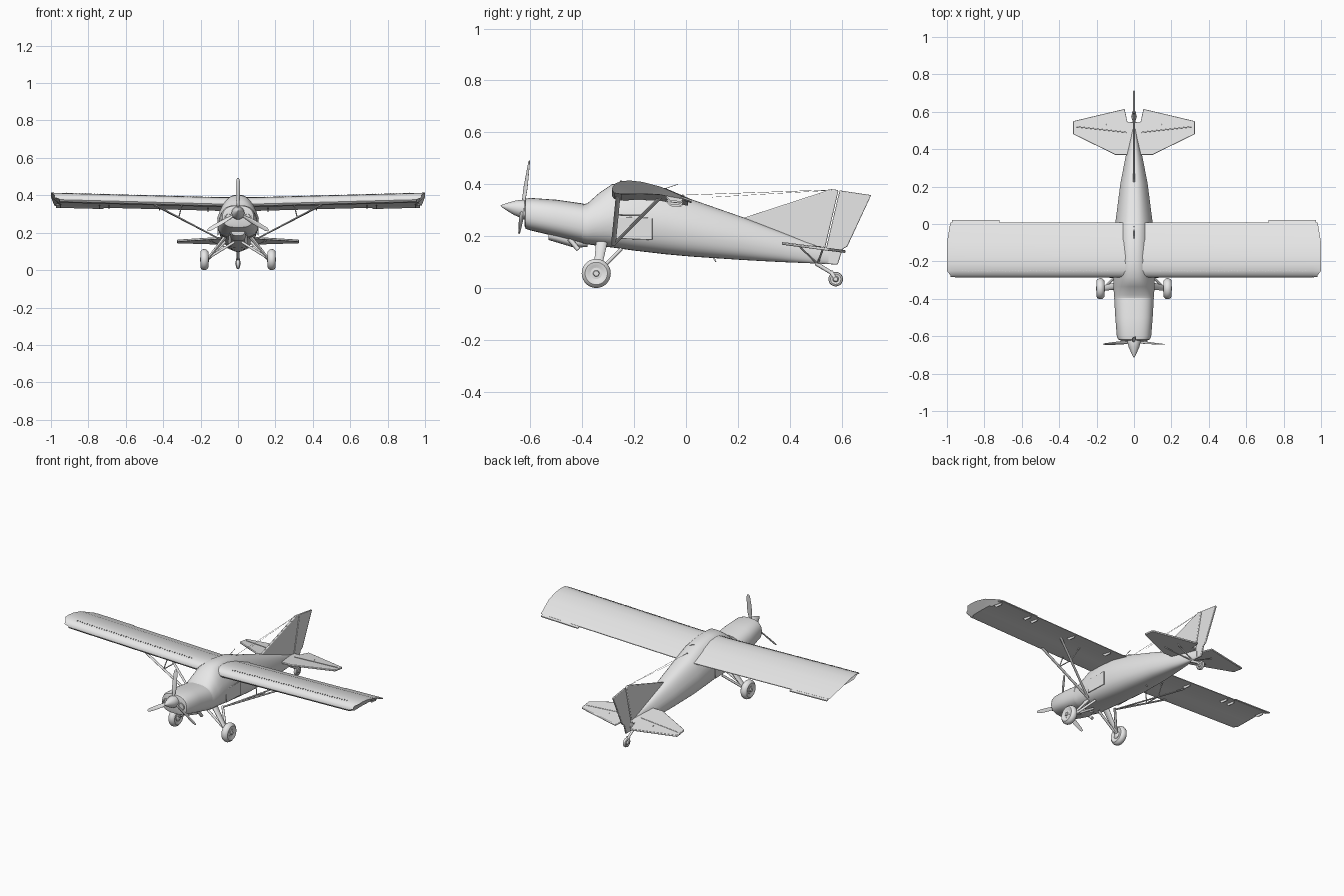
import bpy, bmesh, math
from mathutils import Vector, Matrix

cube = bpy.data.objects.get("Cube")
if cube:
    bpy.data.objects.remove(cube, do_unlink=True)

paint = bpy.data.materials.new("light grey")
paint.use_nodes = True
paint.diffuse_color = (0.8, 0.8, 0.8, 1)
paint.node_tree.nodes["Principled BSDF"].inputs["Base Color"].default_value = (0.8, 0.8, 0.8, 1)


def make(name, bm, angle=35, matrix=None):
    """Turn a bmesh into a shaded, coloured object."""
    if matrix:
        bm.transform(matrix)
    bmesh.ops.remove_doubles(bm, verts=bm.verts, dist=1e-6)
    bmesh.ops.recalc_face_normals(bm, faces=bm.faces)
    me = bpy.data.meshes.new(name)
    bm.to_mesh(me)
    bm.free()
    me.materials.append(paint)
    ob = bpy.data.objects.new(name, me)
    bpy.context.collection.objects.link(ob)
    bpy.ops.object.select_all(action='DESELECT')
    ob.select_set(True)
    bpy.context.view_layer.objects.active = ob
    bpy.ops.object.shade_smooth_by_angle(angle=math.radians(angle))
    return ob


def loft(name, rings, angle=35, matrix=None):
    """Skin a list of closed rings and cap both ends."""
    bm = bmesh.new()
    loops = [[bm.verts.new(p) for p in ring] for ring in rings]
    n = len(loops[0])
    for a, b in zip(loops, loops[1:]):
        for i in range(n):
            j = (i + 1) % n
            bm.faces.new((a[i], a[j], b[j], b[i]))
    bm.faces.new(loops[0])
    bm.faces.new(loops[-1])
    return make(name, bm, angle, matrix)


def lathe(name, profile, matrix, steps=32):
    """Spin (radius, offset) pairs about local z."""
    rings = [[(r * math.cos(i * math.tau / steps), r * math.sin(i * math.tau / steps), h)
              for i in range(steps)] for r, h in profile]
    return loft(name, rings, 35, matrix)


def rod(name, a, b, r0, r1=None, flat=1.0, steps=10):
    """Tapered bar between two points; flat thins it sideways."""
    a, b = Vector(a), Vector(b)
    d = (b - a).normalized()
    u = Vector((0, 1, 0))
    u = (u - d * u.dot(d))
    u = u.normalized() if u.length > 0.1 else Vector((0, 0, 1))
    v = d.cross(u)
    ring = lambda p, r: [p + u * r * math.cos(i * math.tau / steps)
                         + v * r * flat * math.sin(i * math.tau / steps) for i in range(steps)]
    return loft(name, [ring(a, r0), ring(b, r1 or r0)], 50)


def plate(name, outline, offset, bevel=0.0):
    """Slab made from an outline moved half the offset both ways."""
    off = Vector(offset) / 2
    ob = loft(name, [[Vector(p) - off for p in outline], [Vector(p) + off for p in outline]], 30)
    if bevel:
        m = ob.modifiers.new("soft edge", 'BEVEL')
        m.width, m.segments = bevel, 2
    return ob


def hull_ring(y, w, zb, zt, taper, power=2.8, n=40):
    """Rounded-box section, drawn in towards the top by taper."""
    ring = []
    for i in range(n):
        t = i * math.tau / n
        c, s = math.cos(t), math.sin(t)
        c = math.copysign(abs(c) ** (2 / power), c)
        s = math.copysign(abs(s) ** (2 / power), s)
        ring.append((w * c * (1 - taper * max(0, s)), y, (zb + zt) / 2 + (zt - zb) / 2 * s))
    return ring


# Fuselage and engine cowl: y, half width, bottom, top, taper
loft("fuselage", [hull_ring(*s) for s in (
    (-.40, .105, .172, .322, .1), (-.38, .107, .168, .326, .15), (-.335, .11, .162, .366, .3),
    (-.285, .111, .156, .4, .36), (-.2, .109, .144, .403, .36), (-.08, .104, .13, .385, .34),
    (.02, .098, .121, .342, .3), (.215, .073, .108, .274, .3), (.36, .045, .1, .218, .3),
    (.46, .024, .096, .178, .3), (.55, .006, .092, .15, .2))])
loft("engine_cowl", [hull_ring(*s) for s in (
    (-.622, .07, .238, .334, .1), (-.618, .084, .228, .344, .1), (-.6, .092, .222, .347, .1),
    (-.5, .1, .198, .34, .1), (-.395, .106, .172, .325, .1))])
loft("chin_scoop", [hull_ring(*s, 0) for s in (
    (-.53, .035, .185, .225), (-.5, .042, .176, .23), (-.43, .04, .155, .21), (-.38, .028, .158, .2))])
for s, side in ((1, "left"), (-1, "right")):
    lathe(f"{side}_cowl_inlet", [(.022, 0), (.022, .008), (.016, .008), (.015, .003)],
          Matrix.Translation((s * .05, -.621, .285)) @ Matrix.Rotation(math.pi / 2, 4, 'X'), 20)
    rod(f"{side}_exhaust_pipe", (s * .04, -.45, .19), (s * .045, -.415, .148), .009)
    plate(f"{side}_door", [(s * .108, y, z) for y, z in
          ((-.27, .19), (-.13, .185), (-.13, .27), (-.27, .275))], (.005, 0, 0), .002)

# Propeller and spinner, tilted slightly upwards
tilt = Matrix.Translation((0, -.63, .305)) @ Matrix.Rotation(math.radians(-8), 4, 'X')
forward = Matrix.Rotation(math.pi / 2, 4, 'X')
lathe("spinner", [(.03, -.012), (.034, -.008), (.034, .008), (.028, .03), (.016, .057),
                  (.006, .078), (.0008, .086)], tilt @ forward)
for k in range(3):
    rings = []
    for r, chord, thick, twist in ((.015, .006, .006, 60), (.04, .008, .005, 50), (.08, .013, .0035, 35),
                                   (.13, .0125, .0025, 25), (.175, .01, .002, 18), (.189, .005, .001, 16)):
        ca, sa = math.cos(math.radians(twist)), math.sin(math.radians(twist))
        pts = [(chord * math.cos(i * math.tau / 14), thick * math.sin(i * math.tau / 14)) for i in range(14)]
        rings.append([(x * ca - y * sa, x * sa + y * ca, r) for x, y in pts])
    loft(f"propeller_blade_{k + 1}", rings, 40, tilt @ Matrix.Rotation(k * math.tau / 3, 4, 'Y'))

# Wing: one airfoil lofted from tip to tip with gentle dihedral
FOIL = ((.008, .345), (-.1, .391), (-.17, .409), (-.215, .414), (-.25, .412), (-.274, .402), (-.284, .388),
        (-.285, .378), (-.278, .368), (-.25, .362), (-.17, .363), (-.1, .36), (.008, .341))


def drop(x):
    return -.027 * (1 - abs(x))


def tip_ring(s):
    """Raked wing tip, top edge further out than the bottom."""
    mid = len(FOIL) // 2
    return [(s * ((.965 if i > mid else 1) - (.018 if y > 0 or y < -.27 else 0)), y, z)
            for i, (y, z) in enumerate(FOIL)]


wing_ring = lambda x: [(x, y, z + drop(x)) for y, z in FOIL]
loft("wing", [tip_ring(-1)] + [wing_ring(x) for x in (-.955, -.1, .1, .955)] + [tip_ring(1)])

for s, side in ((1, "left"), (-1, "right")):
    plate(f"{side}_aileron_edge", [(s * x, y, z + drop(x)) for x, y, z in
          ((.72, -.02, .351), (.972, -.02, .351), (.972, .021, .337), (.72, .021, .337))], (0, 0, .006))
    # Row of small fins along the leading edge
    bm = bmesh.new()
    for i in range(48):
        x = .14 + i * .0165
        bmesh.ops.create_cube(bm, size=1, matrix=Matrix.Translation((s * x, -.25, .413 + drop(x)))
                              @ Matrix.Rotation(.3 * (-1) ** i, 4, 'Z') @ Matrix.Diagonal((.001, .008, .006, 1)))
    make(f"{side}_vortex_fins", bm)
    for x in (.16, .42, .69, .74, .95):
        plate(f"{side}_flap_hinge", [(s * x, y, z + drop(x)) for y, z in
              ((-.08, .358), (-.01, .345), (-.02, .334), (-.06, .338))], (.005, 0, 0))

    # Wing struts with jury braces
    foot = Vector((s * .1, -.28, .167))
    front, rear = Vector((s * .45, -.262, .352)), Vector((s * .45, -.1, .348))
    rod(f"{side}_front_wing_strut", foot, front, .009, flat=.5)
    rod(f"{side}_rear_wing_strut", foot, rear, .008, flat=.5)
    a, b = foot.lerp(front, .62), foot.lerp(rear, .62)
    rod(f"{side}_jury_link", a, b, .003)
    rod(f"{side}_front_jury_strut", a, (s * .3, -.255, .348), .003)
    rod(f"{side}_rear_jury_strut", b, (s * .3, -.11, .345), .003)

    # Main landing gear
    hub = (s * .18, -.346, .056)
    rod(f"{side}_gear_leg", (s * .07, -.325, .175), (s * .16, -.343, .062), .022, .014, .5)
    rod(f"{side}_gear_brace", (s * .07, -.25, .15), (s * .155, -.338, .062), .007)
    rod(f"{side}_gear_shock", (s * .02, -.33, .15), (s * .15, -.346, .07), .007)
    axle = Matrix.Translation(hub) @ Matrix.Rotation(s * math.pi / 2, 4, 'Y')
    lathe(f"{side}_tyre", [(.024, -.016), (.03, -.019), (.043, -.021), (.052, -.014), (.056, -.005), (.056, .005),
                           (.052, .014), (.043, .021), (.03, .019), (.024, .016)], axle, 40)
    lathe(f"{side}_wheel_hub", [(.01, -.026), (.022, -.018), (.022, .017), (.012, .018), (.01, .024)], axle, 24)

    # Tailplane half and its braces
    plate(f"{side}_tailplane", [(s * x, y, .172 - .13 * (y - .37)) for x, y in
          ((0, .37), (.1, .37), (.325, .48), (.325, .55), (.05, .615), (.035, .545), (0, .545))],
          (0, 0, .011), .003)
    rod(f"{side}_elevator_hinge_line", (s * .04, .49, .162), (s * .31, .52, .158), .0025)
    for y, y2 in ((.44, .5), (.53, .51)):
        rod(f"{side}_tail_brace", (s * .15, y, .157), (s * .01, y2, .1), .004, flat=.6)

# Fin with dorsal fillet, and rudder
plate("fin", [(0, y, z) for y, z in
      ((.215, .268), (.54, .374), (.56, .381), (.588, .377), (.522, .094), (.44, .12))], (.012, 0, 0), .004)
plate("rudder", [(0, y, z) for y, z in
      ((.592, .376), (.714, .358), (.622, .16), (.604, .15), (.585, .09), (.526, .093))], (.01, 0, 0), .003)

# Tail wheel on a sprung leg
rod("tail_spring", (0, .5, .095), (0, .566, .055), .008, .007)
for s, side in ((1, "left"), (-1, "right")):
    rod(f"{side}_tail_fork", (s * .006, .558, .064), (s * .013, .577, .034), .008, .005, .4)
tail_axle = Matrix.Translation((0, .577, .034)) @ Matrix.Rotation(math.pi / 2, 4, 'Y')
lathe("tail_wheel", [(.012, -.007), (.02, -.01), (.026, -.007), (.028, 0), (.026, .007),
                     (.02, .01), (.012, .007)], tail_axle, 28)
lathe("tail_wheel_hub", [(.008, -.014), (.012, -.006), (.012, .006), (.008, .014)], tail_axle, 16)

# Aerials
rod("aerial_wire", (0, -.01, .358), (0, .555, .378), .0008, steps=6)
rod("lower_aerial_wire", (0, .1, .35), (0, .555, .376), .0006, steps=6)
rod("aerial_mast", (0, -.02, .345), (0, -.01, .36), .003)
rod("whip_aerial", (0, -.09, .38), (0, -.03, .4), .0015)
rod("belly_aerial", (0, .105, .12), (0, .115, .1), .004, .002, .4)
